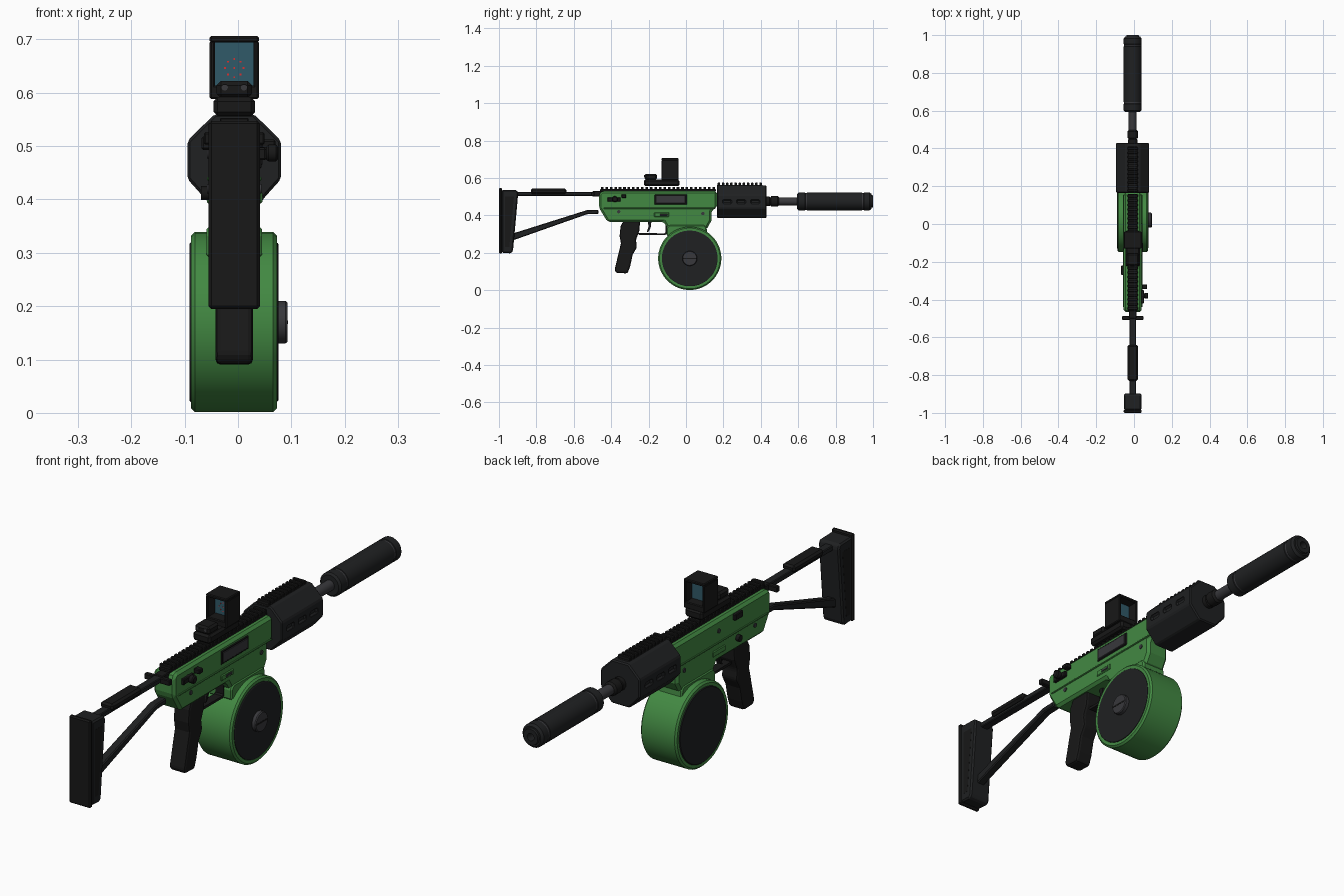
import bpy, bmesh, math
from mathutils import Vector, Matrix

if "Cube" in bpy.data.objects:
    bpy.data.objects.remove(bpy.data.objects["Cube"])

CX = -0.007  # symmetry plane of the body (right-hand knob shifts the bounds)


def mat(name, c):
    m = bpy.data.materials.new(name)
    m.diffuse_color = (*c, 1)
    m.use_nodes = True
    m.node_tree.nodes["Principled BSDF"].inputs["Base Color"].default_value = m.diffuse_color
    return m


GREEN = mat("green", (0.055, 0.25, 0.055))
DARK = mat("dark", (0.014, 0.015, 0.016))
BLACK = mat("black", (0.009, 0.009, 0.009))
STEEL = mat("steel", (0.04, 0.04, 0.045))
GLASS = mat("glass", (0.03, 0.10, 0.14))
RED = mat("red", (0.7, 0.03, 0.03))


def finish(bm, name, m, bevel=0, seg=1):
    bmesh.ops.recalc_face_normals(bm, faces=bm.faces)
    me = bpy.data.meshes.new(name)
    bm.to_mesh(me)
    bm.free()
    o = bpy.data.objects.new(name, me)
    bpy.context.collection.objects.link(o)
    me.materials.append(m)
    if bevel:
        b = o.modifiers.new("bevel", 'BEVEL')
        b.width, b.segments, b.limit_method = bevel, seg, 'ANGLE'
        b.angle_limit = math.radians(30)
    return o


def extrude(name, pts, a, b, m, axis='x', bevel=0, seg=1):
    """Profile (y,z) pushed along x, or profile (x,z) pushed along y."""
    bm = bmesh.new()
    co = (lambda p, t: (CX + t, p[0], p[1])) if axis == 'x' else (lambda p, t: (CX + p[0], t, p[1]))
    f = bm.faces.new([bm.verts.new(co(p, a)) for p in pts])
    ext = bmesh.ops.extrude_face_region(bm, geom=[f])
    d = Vector((b - a, 0, 0)) if axis == 'x' else Vector((0, b - a, 0))
    bmesh.ops.translate(bm, vec=d, verts=[v for v in ext['geom'] if isinstance(v, bmesh.types.BMVert)])
    return finish(bm, name, m, bevel, seg)


def box(name, x, y, z, m, bevel=0.003):
    return extrude(name, [(y[0], z[0]), (y[1], z[0]), (y[1], z[1]), (y[0], z[1])], x[0], x[1], m, 'x', bevel)


def lathe(name, prof, y, z, m, axis='y', n=32):
    """Spin (radius, offset) pairs about the y axis at height z, or the x axis at (y, z)."""
    bm = bmesh.new()
    rings = []
    for r, t in prof:
        ring = []
        for i in range(n):
            a = 2 * math.pi * (i + .5) / n
            u, v = r * math.cos(a), r * math.sin(a)
            ring.append(bm.verts.new((CX + u, t, z + v) if axis == 'y' else (CX + t, y + u, z + v)))
        rings.append(ring)
    for p, q in zip(rings, rings[1:]):
        for i in range(n):
            bm.faces.new((p[i], p[(i + 1) % n], q[(i + 1) % n], q[i]))
    bm.faces.new(rings[0])
    bm.faces.new(rings[-1])
    o = finish(bm, name, m)
    bpy.ops.object.select_all(action='DESELECT')
    bpy.context.view_layer.objects.active = o
    o.select_set(True)
    bpy.ops.object.shade_smooth_by_angle(angle=math.radians(32))
    return o


def cut(o, cutters):
    for c in cutters:
        c.hide_render = True
        c.hide_set(True)
        b = o.modifiers.new("cut", 'BOOLEAN')
        b.operation, b.object, b.solver = 'DIFFERENCE', c, 'EXACT'
    dg = bpy.context.evaluated_depsgraph_get()
    me = bpy.data.meshes.new_from_object(o.evaluated_get(dg))
    o.modifiers.clear()
    o.data = me
    for c in cutters:
        bpy.data.objects.remove(c)


# receiver with magazine well
extrude("receiver", [(-.465, .515), (-.45, .53), (.165, .53), (.165, .44), (.135, .425), (.135, .37), (.11, .325),
                     (-.095, .325), (-.12, .366), (-.42, .366), (-.465, .44)],
        -.048, .048, GREEN, 'x', .012)
for s, side in ((1, "right"), (-1, "left")):
    a, b = sorted((s * .046, s * .0515))
    box("receiver_rib_" + side, (a, b), (-.44, .155), (.435, .442), GREEN, .002)
    for i, (y, z) in enumerate(((-.36, .42), (.09, .41), (-.13, .485))):
        lathe(f"pin_{side}_{i}", [(.009, s * .04), (.009, s * .051)], y, z, STEEL, 'x', 12)
    box("bolt_catch_" + side, (a, b + .001), (-.17, -.09), (.392, .415), GREEN)
    box("bolt_catch_pad_" + side, (a, b + .003), (-.14, -.10), (.398, .408), STEEL, .002)
box("ejection_port_frame", (.04, .051), (-.168, .006), (.457, .512), BLACK)
box("ejection_port_cover", (.045, .053), (-.16, -.002), (.463, .506), STEEL)

# controls
box("selector_right", (.045, .06), (-.42, -.35), (.474, .497), BLACK)
lathe("selector_knob", [(.012, .045), (.012, .06), (.016, .064), (.016, .078), (.012, .082)], -.38, .487, BLACK, 'x', 16)
box("selector_tab", (.05, .077), (-.345, -.32), (.493, .512), BLACK)
box("charging_tab", (-.061, -.045), (-.27, -.22), (.493, .518), BLACK)
lathe("left_button", [(.013, -.062), (.013, -.045)], -.25, .412, BLACK, 'x', 16)

# top rails
box("rear_rail", (-.026, .026), (-.46, .16), (.528, .541), BLACK)
box("front_rail", (-.026, .026), (.165, .41), (.555, .563), BLACK)


def teeth(name, y0, y1, z, n):
    bm = bmesh.new()
    for i in range(n):
        y = y0 + (y1 - y0) * (i + .5) / n
        r = bmesh.ops.create_cube(bm, size=1)
        bmesh.ops.scale(bm, vec=(.054, (y1 - y0) / n * .58, .014), verts=r['verts'])
        bmesh.ops.translate(bm, vec=(CX, y, z), verts=r['verts'])
    finish(bm, name, BLACK, .002)


teeth("rear_rail_teeth", -.46, .16, .546, 26)
teeth("front_rail_teeth", .165, .41, .568, 11)

# octagonal handguard with slots
guard = extrude("handguard", [(-.037, .56), (.037, .56), (.0875, .51), (.0875, .438), (.04, .385), (-.04, .385),
                              (-.0875, .438), (-.0875, .51)], .165, .43, DARK, 'y', .005)
cut(guard, [box("slot", (min(s * .079, s * .11), max(s * .079, s * .11)), (y, y + .05), (.462, .486), DARK, .006)
            for s in (1, -1) for y in (.195, .27, .345)])

# barrel, nut and suppressor
ZB = .475
lathe("barrel", [(.021, .42), (.021, .61)], 0, ZB, STEEL, n=24)
lathe("barrel_nut", [(.022, .425), (.027, .43), (.027, .447), (.022, .449), (.022, .452), (.029, .455), (.029, .49), (.022, .498)],
      0, ZB, BLACK, n=12)
lathe("suppressor", [(.04, .594), (.048, .602), (.048, .636), (.045, .638), (.045, .645), (.048, .647), (.048, .94),
                     (.045, .942), (.045, .95), (.048, .952), (.048, .982), (.04, .992), (.034, .992), (.032, 1.0),
                     (.015, 1.0), (.015, .93)], 0, ZB, DARK)
for i, y in enumerate((.638, .942)):
    lathe(f"suppressor_band_{i}", [(.046, y), (.046, y + .008)], 0, ZB, STEEL)

# drum magazine
YD, ZD = .02, .17
lathe("drum", [(.15, -.081), (.162, -.081), (.169, -.074), (.169, .073), (.162, .08), (.15, .08), (.15, .076)],
      YD, ZD, GREEN, 'x', 48)
lathe("drum_left_plate", [(.15, -.07), (.15, -.081), (.147, -.084)], YD, ZD, DARK, 'x', 48)
lathe("drum_right_plate", [(.149, .06), (.149, .081), (.146, .083)], YD, ZD, DARK, 'x', 48)
lathe("drum_knob", [(.04, .08), (.04, .096), (.037, .1)], YD, ZD, STEEL, 'x', 24)
box("drum_knob_slot", (.09, .101), (YD - .035, YD + .035), (ZD - .003, ZD + .003), BLACK, 0)
extrude("drum_neck", [(-.105, .29), (.115, .29), (.11, .335), (.10, .35), (-.09, .35), (-.105, .335)],
        -.052, .052, GREEN, 'x', .006)

# pistol grip, trigger and guard
extrude("pistol_grip", [(-.335, .37), (-.245, .37), (-.25, .315), (-.268, .27), (-.262, .23), (-.285, .19), (-.298, .13),
                        (-.312, .09), (-.372, .092), (-.382, .108), (-.36, .2), (-.348, .25), (-.355, .29), (-.35, .34)],
        -.035, .035, BLACK, 'x', .012, 2)
extrude("trigger_guard", [(-.26, .306), (-.25, .295), (-.112, .295), (-.1, .306), (-.1, .37), (-.109, .37), (-.109, .309),
                          (-.116, .304), (-.26, .304)], -.018, .018, BLACK)
extrude("trigger", [(-.205, .37), (-.185, .37), (-.187, .34), (-.198, .315), (-.21, .31), (-.2, .34)],
        -.009, .009, BLACK)

# folding stock
box("stock_hinge", (-.057, .057), (-.508, -.488), (.503, .526), BLACK)
box("stock_hinge_block", (-.02, .02), (-.5, -.45), (.5, .53), BLACK)
box("stock_top_bar", (-.017, .017), (-.93, -.46), (.505, .526), DARK)
box("cheek_rest", (-.028, .028), (-.83, -.64), (.515, .543), BLACK, .008)
extrude("stock_strut", [(-.93, .265), (-.93, .302), (-.53, .428), (-.468, .43), (-.468, .408), (-.53, .406)],
        -.017, .017, DARK, 'x', .004)
extrude("stock_body", [(-.985, .2), (-.935, .197), (-.925, .21), (-.897, .52), (-.905, .535), (-.985, .537)],
        -.046, .046, DARK, 'x', .006)
for s, side in ((1, "right"), (-1, "left")):
    a, b = sorted((s * .04, s * .0465))
    extrude("stock_panel_" + side, [(-.968, .23), (-.945, .23), (-.92, .5), (-.968, .5)], a, b, BLACK)
box("butt_pad", (-.048, .048), (-1.0, -.983), (.195, .547), BLACK, .005)

# reflex sight
box("sight_mount", (-.039, .039), (-.225, -.035), (.556, .592), BLACK, .008)
box("sight_emitter", (-.033, .033), (-.222, -.155), (.59, .622), BLACK, .008)
for s in (1, -1):
    lathe("sight_screw_%d" % (s + 2), [(.006, -.224), (.006, -.215)], 0, .61, STEEL, n=12).location.x = s * .018
box("sight_base", (-.046, .046), (-.13, -.04), (.588, .614), BLACK)
for s, side in ((1, "right"), (-1, "left")):
    a, b = sorted((s * .036, s * .046))
    box("sight_hood_" + side, (a, b), (-.13, -.04), (.597, .697), BLACK)
box("sight_hood_top", (-.046, .046), (-.13, -.04), (.694, .706), BLACK)
box("sight_lens", (-.038, .038), (-.085, -.08), (.61, .696), GLASS, 0)
dots = [(0, 0)] + [(.017 * math.cos(i * math.pi / 4), .017 * math.sin(i * math.pi / 4)) for i in range(8)]
for i, (u, v) in enumerate(dots):
    box(f"reticle_dot_{i}", (u - .0018, u + .0018), (-.0865, -.084), (.646 + v - .0018, .646 + v + .0018), RED, 0)
